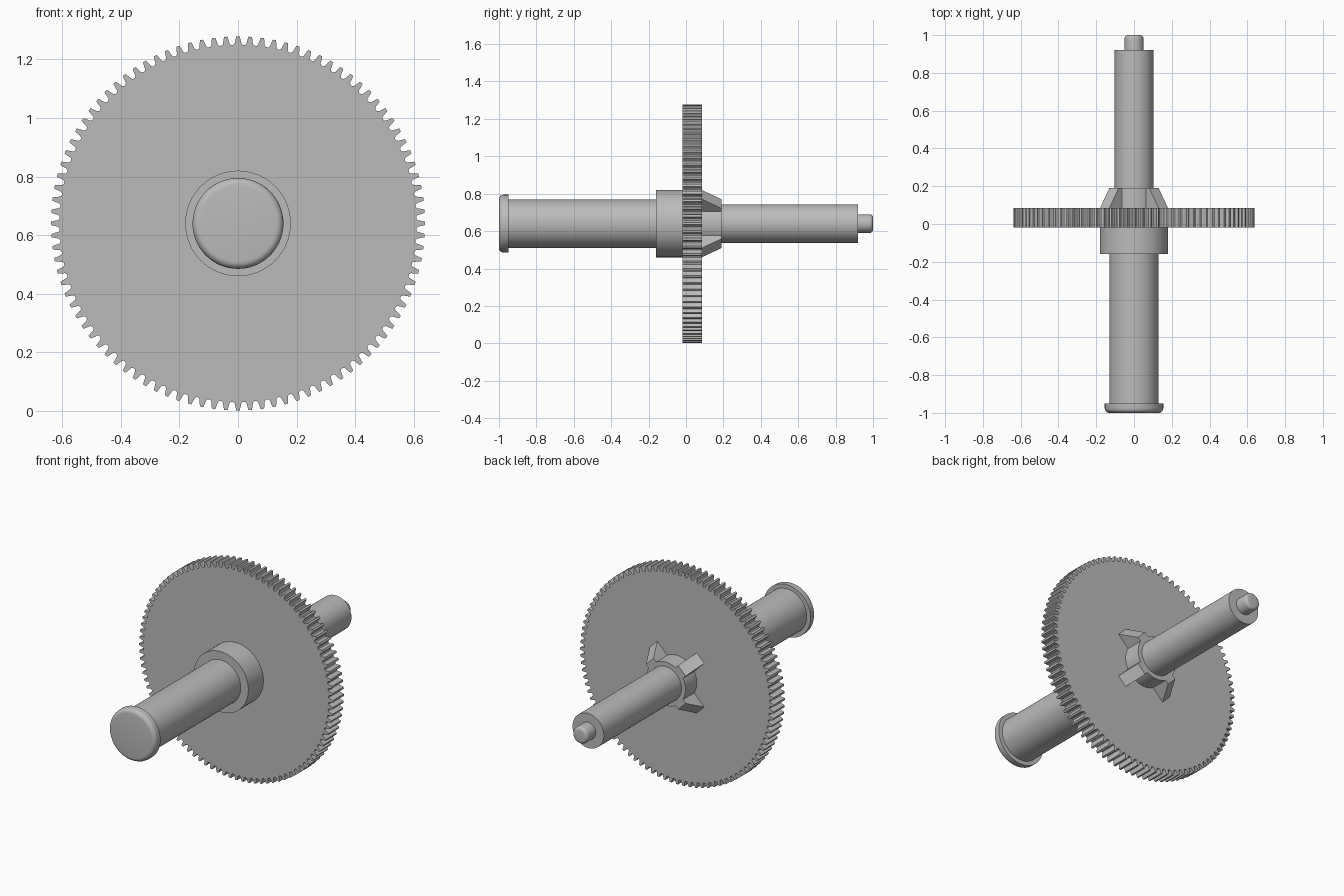
import bpy, bmesh, math
from mathutils import Matrix, Vector

cube = bpy.data.objects.get("Cube")
if cube:
    bpy.data.objects.remove(cube, do_unlink=True)

AXIS_Z = 0.64
TEETH = 96

grey = bpy.data.materials.new("plain grey")
grey.use_nodes = True
colour = (0.5, 0.5, 0.5, 1)
grey.diffuse_color = colour
grey.node_tree.nodes["Principled BSDF"].inputs["Base Color"].default_value = colour


def finish(name, bm, smooth=True):
    bmesh.ops.recalc_face_normals(bm, faces=bm.faces)
    mesh = bpy.data.meshes.new(name)
    bm.to_mesh(mesh)
    bm.free()
    mesh.materials.append(grey)
    obj = bpy.data.objects.new(name, mesh)
    obj.location.z = AXIS_Z
    bpy.context.collection.objects.link(obj)
    if smooth:
        bpy.ops.object.select_all(action='DESELECT')
        obj.select_set(True)
        bpy.context.view_layer.objects.active = obj
        bpy.ops.object.shade_smooth_by_angle(angle=math.radians(30))
    return obj


def prism(bm, points, depth):
    """Fill a loop of points and extrude it along the depth vector."""
    face = bm.faces.new([bm.verts.new(p) for p in points])
    new = bmesh.ops.extrude_face_region(bm, geom=[face], use_keep_orig=True)["geom"]
    verts = [v for v in new if isinstance(v, bmesh.types.BMVert)]
    bmesh.ops.translate(bm, verts=verts, vec=depth)


def cylinder(name, radius, y0, y1, round_end=0, amount=0.0):
    """Cylinder along y; round_end is -1 or 1 to round that rim."""
    bm = bmesh.new()
    turn = Matrix.Translation((0, (y0 + y1) / 2, 0)) @ Matrix.Rotation(math.pi / 2, 4, 'X')
    bmesh.ops.create_cone(bm, cap_ends=True, segments=64, radius1=radius,
                          radius2=radius, depth=y1 - y0, matrix=turn)
    if round_end:
        end = y0 if round_end < 0 else y1
        rim = [e for e in bm.edges if all(abs(v.co.y - end) < 1e-4 for v in e.verts)]
        bmesh.ops.bevel(bm, geom=rim, offset=amount, segments=5, profile=0.5, affect='EDGES')
    return finish(name, bm)


# Shaft, collars and end pieces
cylinder("end_flange", 0.155, -1.0, -0.95, -1, 0.025)
cylinder("front_shaft", 0.13, -0.96, -0.15)
cylinder("front_boss", 0.18, -0.16, -0.01)
cylinder("rear_collar", 0.13, 0.08, 0.19)
cylinder("rear_shaft", 0.103, 0.18, 0.92)
cylinder("end_pin", 0.05, 0.91, 1.0, 1, 0.018)

# Toothed wheel: tooth shape as (fraction of pitch, radius)
tooth = [(-0.40, 0.609), (-0.28, 0.614), (-0.22, 0.625), (-0.14, 0.638),
         (0.14, 0.638), (0.22, 0.625), (0.28, 0.614), (0.40, 0.609)]
outline = []
for i in range(TEETH):
    for part, r in tooth:
        a = (i + part) * math.tau / TEETH
        outline.append((r * math.sin(a), -0.018, r * math.cos(a)))
bm = bmesh.new()
prism(bm, outline, Vector((0, 0.103, 0)))
finish("gear_wheel", bm)

# Four tapered ribs around the rear collar
HALF = 0.035
for i, side in enumerate(("upper_left", "upper_right", "lower_right", "lower_left")):
    bm = bmesh.new()
    prism(bm, [(-HALF, 0.08, 0.05), (-HALF, 0.08, 0.222),
               (-HALF, 0.19, 0.15), (-HALF, 0.19, 0.05)], Vector((2 * HALF, 0, 0)))
    bm.transform(Matrix.Rotation(math.radians(45 - 90 * i), 4, 'Y'))
    finish(side + "_rib", bm, smooth=False)
